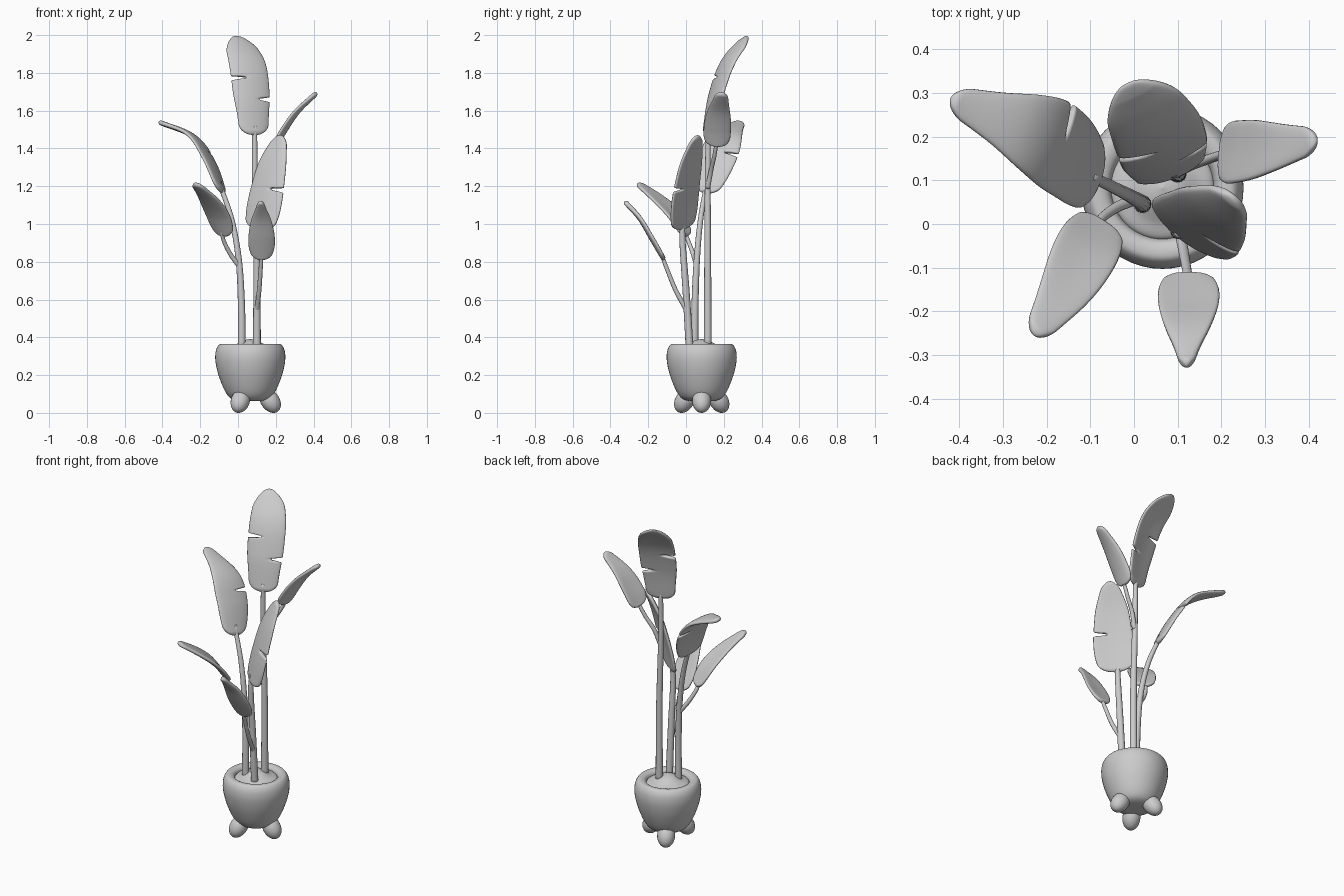
import bpy, math
from mathutils import Vector

if "Cube" in bpy.data.objects:
    bpy.data.objects.remove(bpy.data.objects["Cube"])

TAU = 2 * math.pi


def spline(pts, t):
    """Smooth interpolation through vectors, t in 0..1."""
    n = len(pts) - 1
    i = min(int(t * n), n - 1)
    u = t * n - i
    p1, p2 = pts[i], pts[i + 1]
    p0 = pts[i - 1] if i > 0 else p1 * 2 - p2
    p3 = pts[i + 2] if i + 2 <= n else p2 * 2 - p1
    return 0.5 * (p1 * 2 + (p2 - p0) * u + (p0 * 2 - p1 * 5 + p2 * 4 - p3) * u * u
                  + (p1 * 3 - p0 - p2 * 3 + p3) * u ** 3)


def loft(name, rings):
    """Skin a list of equal rings and cap both ends."""
    n = len(rings[0])
    verts = [v for r in rings for v in r]
    faces = []
    for i in range(len(rings) - 1):
        for j in range(n):
            k = (j + 1) % n
            faces.append((i * n + j, i * n + k, (i + 1) * n + k, (i + 1) * n + j))
    faces.append(tuple(range(n))[::-1])
    faces.append(tuple(range(len(verts) - n, len(verts))))
    me = bpy.data.meshes.new(name)
    me.from_pydata(verts, [], faces)
    ob = bpy.data.objects.new(name, me)
    bpy.context.collection.objects.link(ob)
    bpy.context.view_layer.objects.active = ob
    bpy.ops.object.mode_set(mode='EDIT')
    bpy.ops.mesh.select_all(action='SELECT')
    bpy.ops.mesh.normals_make_consistent(inside=False)
    bpy.ops.object.mode_set(mode='OBJECT')
    me.shade_smooth()
    return ob


def frame(pts, t, side):
    """Position, tangent, side and normal on a path."""
    a, b = max(t - 0.01, 0), min(t + 0.01, 1)
    T = (spline(pts, b) - spline(pts, a)).normalized()
    W = (side - T * side.dot(T)).normalized()
    return spline(pts, t), T, W, T.cross(W)


def stem(name, pts, r0, r1):
    pts = [Vector(p) for p in pts]
    rings = []
    for i in range(25):
        t = i / 24
        p, T, W, N = frame(pts, t, Vector((0.8, -0.6, 0.05)))
        r = r0 + (r1 - r0) * t
        rings.append([p + (W * math.cos(TAU * j / 12) + N * math.sin(TAU * j / 12)) * r
                      for j in range(12)])
    return loft(name, rings)


def leaf(name, pts, side, half, shape, notches=(), round_tip=0.08, cup=0.12):
    """Padded blade along a spine; notches are (side sign, position, depth)."""
    pts = [Vector(p) for p in pts]
    shape = [Vector((s, 0)) for s in shape]
    rings = []
    rows = 130
    for i in range(rows + 1):
        t = 0.0005 + 0.999 * i / rows
        p, T, W, N = frame(pts, t, Vector(side))
        base = min(t / 0.09, 1)
        tip = min((1 - t) / round_tip, 1)
        cap = math.sqrt(1 - (1 - base) ** 2) * math.sqrt(1 - (1 - tip) ** 2)
        w = half * spline(shape, t).x * cap
        thick = 0.013 * min(1, cap * 1.3)
        ring = []
        for j in range(28):
            c, s = math.cos(TAU * j / 28), math.sin(TAU * j / 28)
            k = 1
            for sgn, pos, depth in notches:
                if c * sgn > 0:
                    k *= 1 - depth * math.exp(-((t - pos) / 0.016) ** 4)
            v = c * w * k
            n = math.copysign(abs(s) ** 0.6, s) * thick + cup * v * v / half
            ring.append(p + W * v + N * n)
        rings.append(ring)
    return loft(name, rings)


# Pot with rounded rim and mounded soil
def lathe(name, profile):
    pts = [Vector(p) for p in profile]
    rings = []
    for i in range(61):
        q = spline(pts, i / 60)
        rings.append([Vector((0.065 + max(q.x, 0.0005) * math.cos(TAU * j / 48),
                              0.083 + max(q.x, 0.0005) * math.sin(TAU * j / 48), q.y))
                      for j in range(48)])
    return loft(name, rings)


lathe("pot", [(0, 0.062), (0.08, 0.066), (0.125, 0.10), (0.165, 0.19), (0.184, 0.27),
              (0.183, 0.325), (0.168, 0.358), (0.148, 0.365), (0.126, 0.357),
              (0.116, 0.335), (0.112, 0.30), (0, 0.30)])
lathe("soil", [(0, 0.31), (0.118, 0.31), (0.116, 0.343), (0.08, 0.36), (0.04, 0.382), (0, 0.392)])

# Three egg-shaped feet splayed outward
for i in range(3):
    a = i * TAU / 3
    bpy.ops.mesh.primitive_uv_sphere_add(
        segments=24, ring_count=16, radius=1, scale=(0.05, 0.05, 0.07),
        location=(0.065 + 0.105 * math.cos(a), 0.083 + 0.105 * math.sin(a), 0.064),
        rotation=(0, -math.radians(35), a))
    bpy.context.object.name = f"foot_{i + 1}"
    bpy.context.object.data.shade_smooth()

# Main stems rising from the soil
stem("stem_tall", [(0.1, 0.115, 0.33), (0.1, 0.115, 0.8), (0.09, 0.115, 1.2), (0.088, 0.118, 1.52)],
     0.021, 0.013)
stem("stem_middle", [(0.1, 0.02, 0.33), (0.1, 0.0, 0.65), (0.1, -0.018, 0.9), (0.105, -0.018, 1.02)],
     0.021, 0.014)
stem("stem_left", [(0.02, 0.045, 0.33), (0.018, 0.048, 0.58), (0.003, 0.058, 0.82),
                   (-0.035, 0.078, 1.03), (-0.1, 0.11, 1.22)], 0.021, 0.012)

# Side stems branching off
stem("branch_right", [(0.094, 0.115, 1.19), (0.125, 0.132, 1.28), (0.175, 0.15, 1.36),
                      (0.22, 0.165, 1.45)], 0.013, 0.01)
stem("branch_left", [(0.003, 0.056, 0.78), (-0.04, 0.038, 0.84), (-0.075, 0.012, 0.91),
                     (-0.088, -0.015, 0.97)], 0.013, 0.01)
stem("branch_front", [(0.1, 0.005, 0.54), (0.112, -0.055, 0.65), (0.12, -0.1, 0.76),
                      (0.125, -0.13, 0.84)], 0.013, 0.01)

# Leaves
broad = [0.75, 0.85, 0.97, 1, 0.98, 0.85, 0.6]
pointed = [0.65, 0.95, 1, 0.9, 0.7, 0.42, 0.2]
leaf("leaf_tall", [(0.088, 0.112, 1.47), (0.075, 0.15, 1.68), (0.05, 0.215, 1.86), (-0.015, 0.322, 1.995)],
     (0.93, 0.35, 0), 0.105, broad, [(-1, 0.5, 0.75), (1, 0.3, 0.6)], 0.2, 0.1)
leaf("leaf_right", [(0.2, 0.16, 1.41), (0.25, 0.165, 1.5), (0.32, 0.175, 1.6), (0.418, 0.192, 1.695)],
     (0.15, 1, 0), 0.072, [0.7, 0.98, 1, 0.95, 0.8, 0.6, 0.4], (), 0.1)
leaf("leaf_middle", [(0.108, -0.025, 0.97), (0.14, -0.012, 1.14), (0.178, 0.02, 1.32), (0.228, 0.062, 1.47)],
     (0.8, -0.6, 0), 0.112, [0.8, 0.98, 1, 0.93, 0.82, 0.6, 0.32], [(1, 0.42, 0.7)], 0.1, 0.1)
leaf("leaf_left", [(-0.083, 0.092, 1.165), (-0.148, 0.16, 1.335), (-0.24, 0.213, 1.465), (-0.42, 0.287, 1.54)],
     (0.32, 0.94, -0.15), 0.103, [0.65, 0.9, 1, 1, 0.85, 0.55, 0.28], [(1, 0.44, 0.7)], 0.07, 0.05)
leaf("leaf_front_left", [(-0.07, 0.005, 0.935), (-0.112, -0.065, 1.045), (-0.162, -0.155, 1.135),
                         (-0.228, -0.255, 1.215)],
     (0.87, -0.45, -0.15), 0.075, [0.65, 0.92, 1, 0.95, 0.8, 0.58, 0.35], (), 0.1)
leaf("leaf_front", [(0.125, -0.115, 0.81), (0.125, -0.18, 0.92), (0.122, -0.245, 1.03), (0.12, -0.325, 1.12)],
     (1, 0, 0), 0.07, pointed, (), 0.08)
